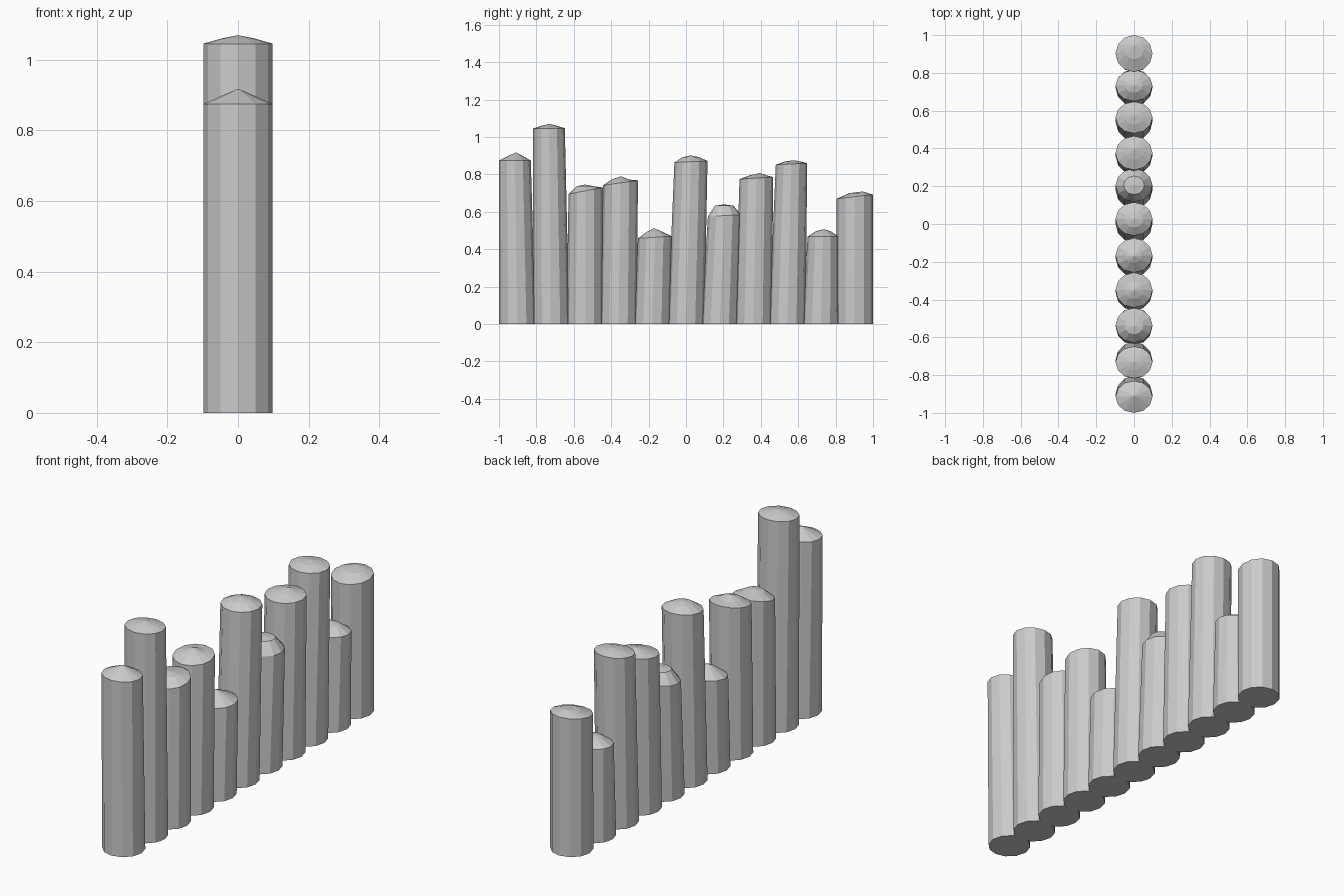
import bpy, bmesh
from math import cos, sin, pi

if "Cube" in bpy.data.objects:
    bpy.data.objects.remove(bpy.data.objects["Cube"])

SIDES = 12
R = 0.098
PITCH = 0.1804

# One stake: top y-min, top y-max, rim z at -y side, rim z at +y side,
# shoulder ring (size, z), tip (y, z)
STAKES = [
    (-1.00, -0.83, 0.875, 0.875, (0.50, 0.897), (-0.91, 0.918)),
    (-0.817, -0.648, 1.045, 1.047, (0.50, 1.060), (-0.73, 1.070)),
    (-0.628, -0.445, 0.695, 0.730, (0.50, 0.737), (-0.54, 0.746)),
    (-0.443, -0.257, 0.742, 0.768, (0.50, 0.773), (-0.35, 0.790)),
    (-0.257, -0.075, 0.458, 0.470, (0.42, 0.495), (-0.17, 0.512)),
    (-0.062, 0.115, 0.864, 0.872, (0.50, 0.892), (0.025, 0.902)),
    (0.117, 0.293, 0.575, 0.585, (0.56, 0.633), (0.205, 0.640)),
    (0.286, 0.466, 0.775, 0.786, (0.50, 0.795), (0.395, 0.808)),
    (0.480, 0.648, 0.852, 0.860, (0.50, 0.869), (0.575, 0.876)),
    (0.650, 0.815, 0.468, 0.468, (0.47, 0.497), (0.735, 0.507)),
    (0.805, 1.00, 0.670, 0.692, (0.52, 0.700), (0.945, 0.709)),
]


def ring(bm, cy, ry, rx, z0, z1):
    """Ring of vertices whose height runs from z0 (-y side) to z1 (+y side)."""
    out = []
    for i in range(SIDES):
        a = 2 * pi * i / SIDES
        t = (sin(a) + 1) / 2
        out.append(bm.verts.new((rx * cos(a), cy + ry * sin(a), z0 + (z1 - z0) * t)))
    return out


def make_stake(index, spec):
    y0, y1, zl, zr, (k, zs), (ty, tz) = spec
    cy, ry = (y0 + y1) / 2, (y1 - y0) / 2
    bm = bmesh.new()
    base = ring(bm, (index - 5) * PITCH, R, R, 0, 0)
    rim = ring(bm, cy, ry, R, zl, zr)
    shoulder = ring(bm, (cy + ty) / 2, ry * k, R * k, zs, zs)
    tip = bm.verts.new((0, ty, tz))
    bm.faces.new(base[::-1])
    for i in range(SIDES):
        j = (i + 1) % SIDES
        bm.faces.new((base[i], base[j], rim[j], rim[i]))
        bm.faces.new((rim[i], rim[j], shoulder[j], shoulder[i]))
        bm.faces.new((shoulder[i], shoulder[j], tip))
    mesh = bpy.data.meshes.new("stake")
    bm.to_mesh(mesh)
    bm.free()
    obj = bpy.data.objects.new(f"stake_{index + 1:02d}", mesh)
    bpy.context.collection.objects.link(obj)


# Row of wooden stakes forming the palisade
for n, s in enumerate(STAKES):
    make_stake(n, s)
